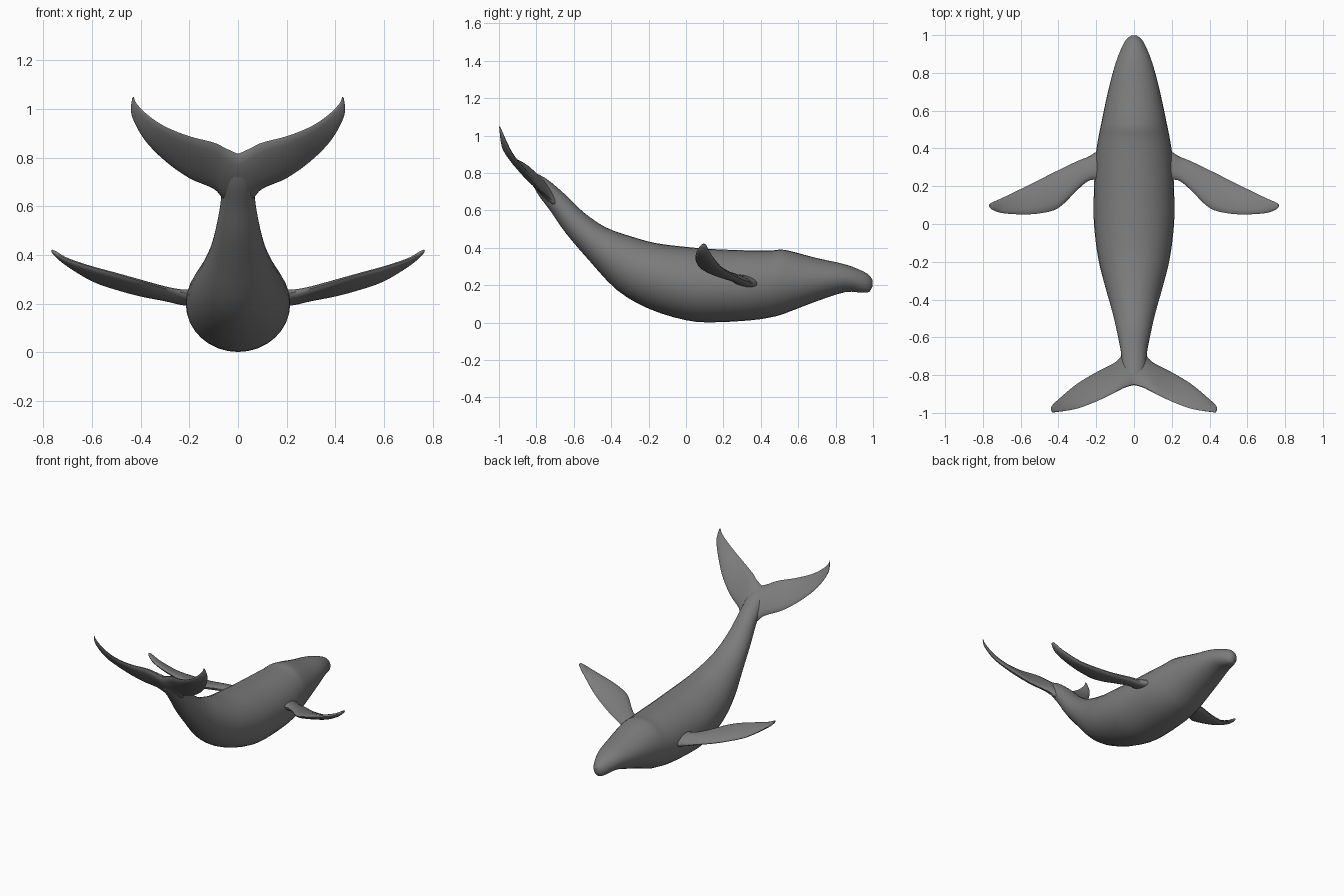
import bpy, bmesh, math
from mathutils import Vector

# Dark grey skin
skin = bpy.data.materials.new("dark_grey_skin")
skin.diffuse_color = (0.2, 0.2, 0.2, 1)


def smooth_rows(rows, steps):
    """Catmull-Rom interpolation through rows of numbers."""
    out = []
    for i in range(len(rows) - 1):
        p0, p1 = rows[max(i - 1, 0)], rows[i]
        p2, p3 = rows[i + 1], rows[min(i + 2, len(rows) - 1)]
        for s in range(steps):
            t = s / steps
            out.append([0.5 * (2 * b + (c - a) * t + (2 * a - 5 * b + 4 * c - d) * t * t
                               + (3 * b - a - 3 * c + d) * t ** 3)
                        for a, b, c, d in zip(p0, p1, p2, p3)])
    return out + [list(rows[-1])]


def loft(name, sections, sides, cap_start=True, mirror=False):
    """Skin elliptical sections given as (end A, end B, side vector)."""
    bm = bmesh.new()
    rings = []
    for a, b, side in sections:
        mid, half = (a + b) / 2, (a - b) / 2
        rings.append([bm.verts.new(mid + half * math.cos(2 * math.pi * k / sides)
                                   + side * math.sin(2 * math.pi * k / sides))
                      for k in range(sides)])
    for r, q in zip(rings, rings[1:]):
        for k in range(sides):
            n = (k + 1) % sides
            bm.faces.new((r[k], r[n], q[n], q[k]))
    if cap_start:
        bm.faces.new(rings[0])
    bm.faces.new(rings[-1])
    bmesh.ops.recalc_face_normals(bm, faces=bm.faces)
    mesh = bpy.data.meshes.new(name)
    bm.to_mesh(mesh)
    bm.free()
    mesh.materials.append(skin)
    obj = bpy.data.objects.new(name, mesh)
    bpy.context.collection.objects.link(obj)
    if mirror:
        mod = obj.modifiers.new("Mirror", 'MIRROR')
        mod.use_clip = True
    bpy.ops.object.select_all(action='DESELECT')
    obj.select_set(True)
    bpy.context.view_layer.objects.active = obj
    bpy.ops.object.shade_smooth_by_angle(angle=math.radians(50))
    return obj


def fin(name, rows, cap_start):
    """Mirrored fin from rows of leading xyz, trailing xyz, half thickness."""
    rows = smooth_rows(rows, 4)
    mids = [(Vector(r[:3]) + Vector(r[3:6])) / 2 for r in rows]
    sections = []
    for i, r in enumerate(rows):
        a, b = Vector(r[:3]), Vector(r[3:6])
        span = mids[min(i + 1, len(mids) - 1)] - mids[max(i - 1, 0)]
        if not cap_start and i == 0:
            span = Vector((1, 0, 0))
        sections.append((a, b, (a - b).cross(span).normalized() * r[6]))
    return loft(name, sections, 16, cap_start, True)


# Body: back (y, z), belly (y, z), half width
body = [
    (0.998, 0.225, 0.998, 0.195, 0.012),
    (0.985, 0.247, 0.98, 0.165, 0.036),
    (0.95, 0.273, 0.94, 0.16, 0.06),
    (0.85, 0.312, 0.85, 0.163, 0.098),
    (0.70, 0.345, 0.70, 0.115, 0.138),
    (0.53, 0.389, 0.53, 0.05, 0.174),
    (0.46, 0.386, 0.46, 0.03, 0.188),
    (0.35, 0.386, 0.35, 0.013, 0.204),
    (0.15, 0.393, 0.15, 0.002, 0.213),
    (0.0, 0.405, 0.0, 0.013, 0.212),
    (-0.16, 0.425, -0.20, 0.075, 0.19),
    (-0.29, 0.46, -0.37, 0.175, 0.153),
    (-0.43, 0.51, -0.52, 0.335, 0.112),
    (-0.55, 0.592, -0.64, 0.475, 0.085),
    (-0.64, 0.68, -0.72, 0.59, 0.069),
    (-0.75, 0.772, -0.80, 0.70, 0.06),
    (-0.835, 0.812, -0.84, 0.795, 0.025),
]
loft("whale_body", [(Vector((0, r[0], r[1])), Vector((0, r[2], r[3])), Vector((r[4], 0, 0)))
                    for r in smooth_rows(body, 3)], 32)

# Pectoral flippers
fin("pectoral_flippers", [
    (0.13, 0.39, 0.205, 0.13, 0.23, 0.235, 0.03),
    (0.195, 0.383, 0.205, 0.20, 0.235, 0.242, 0.03),
    (0.24, 0.357, 0.207, 0.245, 0.226, 0.25, 0.025),
    (0.30, 0.333, 0.220, 0.30, 0.18, 0.262, 0.023),
    (0.40, 0.285, 0.237, 0.40, 0.085, 0.292, 0.022),
    (0.50, 0.235, 0.262, 0.50, 0.056, 0.322, 0.02),
    (0.60, 0.185, 0.297, 0.60, 0.051, 0.35, 0.017),
    (0.70, 0.137, 0.36, 0.70, 0.058, 0.382, 0.013),
    (0.75, 0.115, 0.402, 0.75, 0.076, 0.41, 0.009),
    (0.765, 0.105, 0.419, 0.765, 0.09, 0.421, 0.003),
], True)

# Tail flukes
fin("tail_flukes", [
    (0.0, -0.65, 0.59, 0.0, -0.85, 0.815, 0.036),
    (0.06, -0.695, 0.63, 0.05, -0.864, 0.838, 0.03),
    (0.10, -0.735, 0.672, 0.10, -0.89, 0.862, 0.025),
    (0.20, -0.785, 0.716, 0.20, -0.94, 0.888, 0.019),
    (0.30, -0.845, 0.787, 0.30, -0.977, 0.928, 0.015),
    (0.385, -0.915, 0.875, 0.37, -0.99, 0.975, 0.011),
    (0.437, -0.965, 0.975, 0.415, -0.995, 1.02, 0.007),
    (0.434, -0.992, 1.045, 0.429, -0.999, 1.05, 0.002),
], False)
